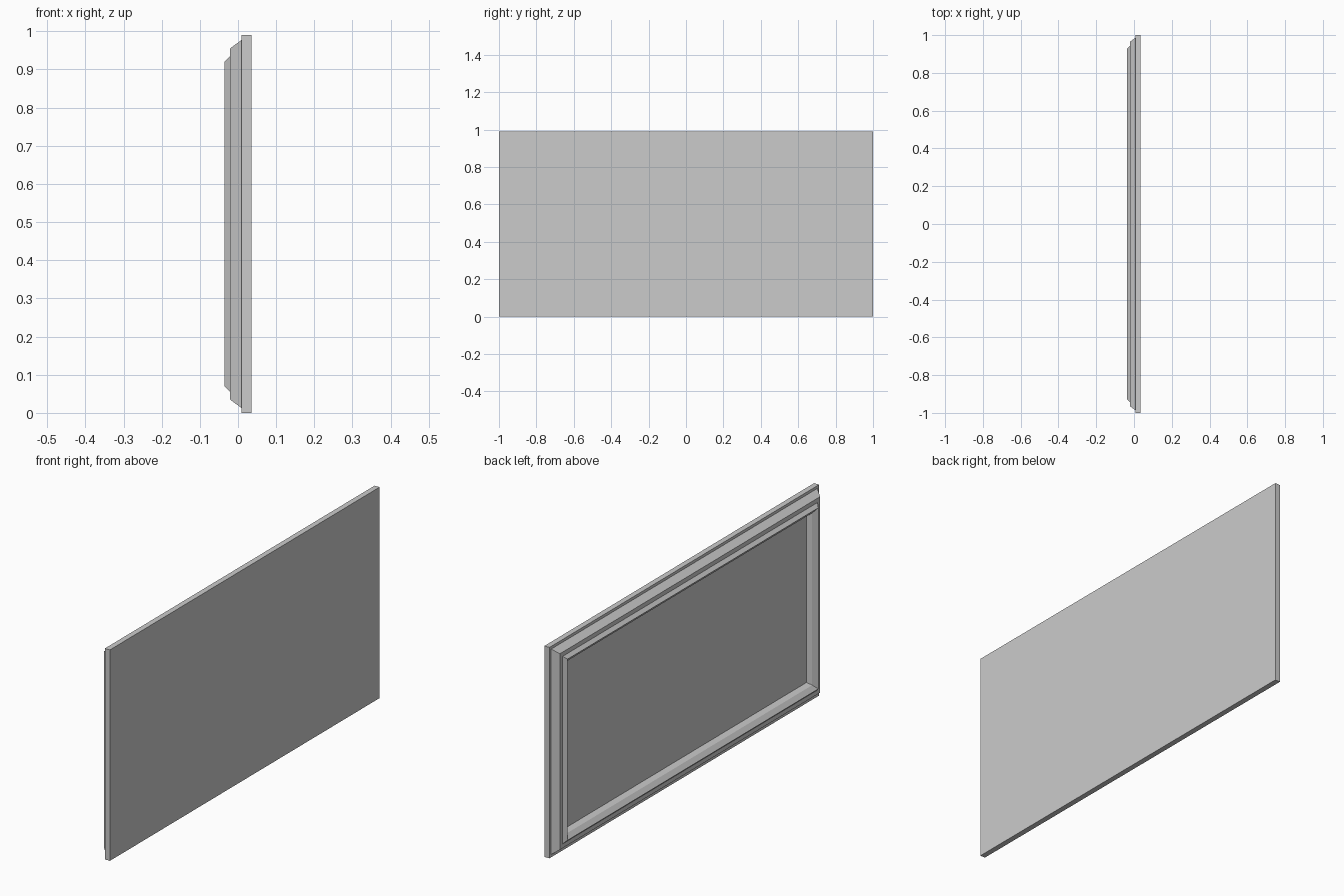
import bpy, bmesh

if "Cube" in bpy.data.objects:
    bpy.data.objects.remove(bpy.data.objects["Cube"])

W, H = 2.0, 0.99   # overall width (y) and height (z)


def box(name, x0, x1, inset):
    """Flat board between two depths, inset evenly from the outer rectangle."""
    bm = bmesh.new()
    bmesh.ops.create_cube(bm, size=1)
    for v in bm.verts:
        v.co.x = x0 if v.co.x < 0 else x1
        v.co.y *= W - 2 * inset
        v.co.z = H / 2 + v.co.z * (H - 2 * inset)
    return finish(name, bm)


def mitred_frame(name, profile):
    """Sweep a closed (depth, inset) profile round the rectangle with mitred corners."""
    bm = bmesh.new()
    rings = []
    for x, t in profile:
        y = W / 2 - t
        rings.append([bm.verts.new((x, sy * y, z)) for sy, z in
                      ((-1, t), (1, t), (1, H - t), (-1, H - t))])
    for i, a in enumerate(rings):
        b = rings[(i + 1) % len(rings)]
        for k in range(4):
            n = (k + 1) % 4
            bm.faces.new((a[k], a[n], b[n], b[k]))
    return finish(name, bm)


def finish(name, bm):
    bmesh.ops.recalc_face_normals(bm, faces=bm.faces)
    mesh = bpy.data.meshes.new(name)
    bm.to_mesh(mesh)
    bm.free()
    obj = bpy.data.objects.new(name, mesh)
    bpy.context.collection.objects.link(obj)
    return obj


# full-size backing board
box("backing_board", 0.009, 0.035, 0.0)

# stepped moulding: outer bevel, ledge, second bevel, peak, inner slopes
mitred_frame("moulding_frame", [
    (0.009, 0.013), (-0.021, 0.035), (-0.021, 0.055), (-0.036, 0.07),
    (-0.019, 0.091), (0.003, 0.102), (0.009, 0.102)])

# recessed picture panel
box("picture_panel", 0.003, 0.009, 0.102)
